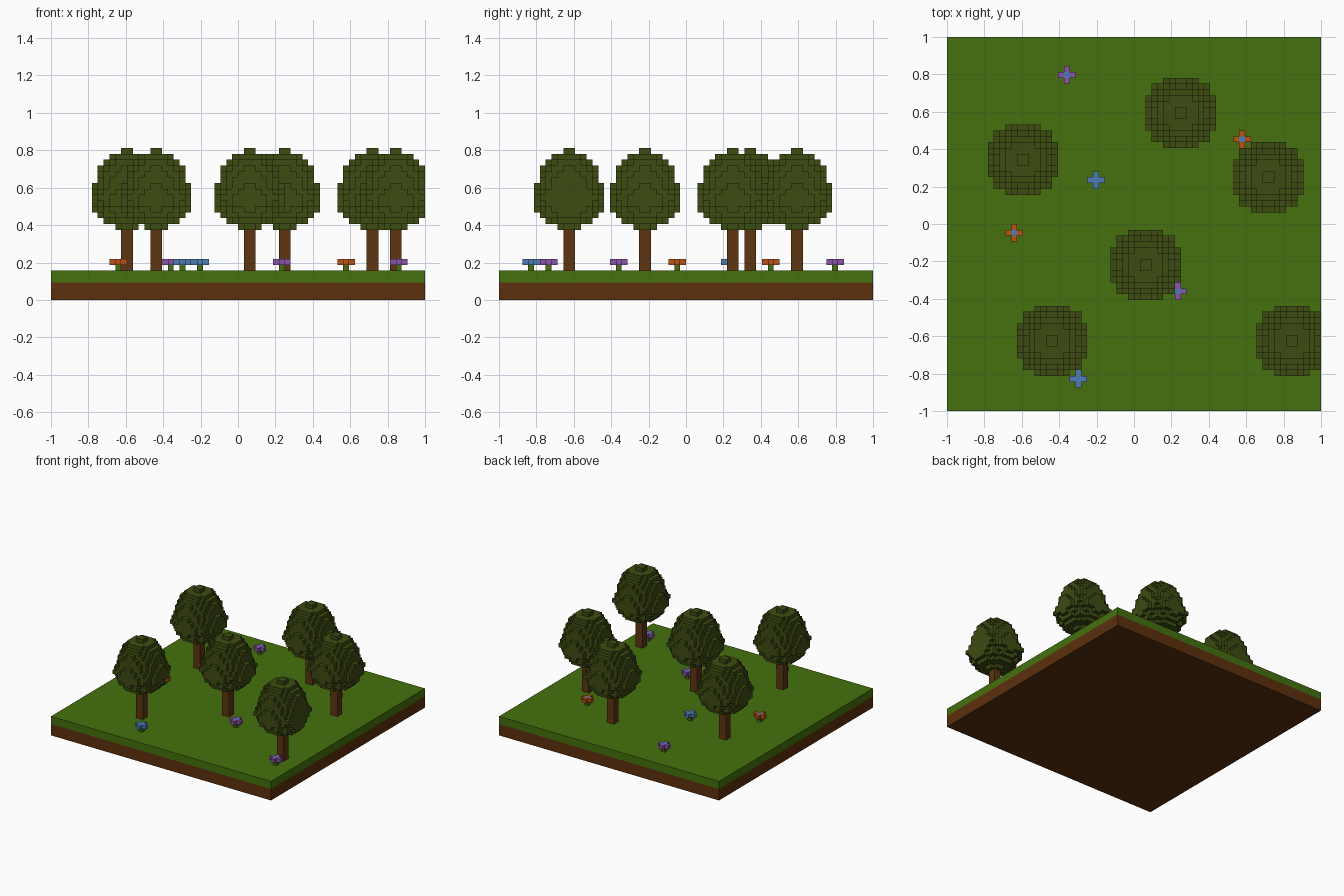
import bpy, bmesh
from mathutils import Vector

U = 1 / 32  # size of one block

cube = bpy.data.objects.get("Cube")
if cube:
    bpy.data.objects.remove(cube, do_unlink=True)


def material(name, rgb):
    lin = [(c / 255 / 12.92) if c < 11 else ((c / 255 + 0.055) / 1.055) ** 2.4 for c in rgb]
    m = bpy.data.materials.new(name)
    m.use_nodes = True
    m.diffuse_color = (*lin, 1)
    bsdf = next(n for n in m.node_tree.nodes if n.type == 'BSDF_PRINCIPLED')
    bsdf.inputs["Base Color"].default_value = (*lin, 1)
    bsdf.inputs["Roughness"].default_value = 0.9
    return m


SOIL = material("soil brown", (92, 48, 14))
GRASS = material("grass green", (69, 113, 14))
BARK = material("bark brown", (93, 53, 17))
LEAF = material("leaf green", (61, 76, 17))
ORANGE = material("orange petal", (186, 84, 20))
PURPLE = material("purple petal", (140, 84, 172))
BLUE = material("blue petal", (78, 124, 182))


def add_object(name, bm, mat):
    mesh = bpy.data.meshes.new(name)
    bm.to_mesh(mesh)
    bm.free()
    mesh.materials.append(mat)
    ob = bpy.data.objects.new(name, mesh)
    bpy.context.collection.objects.link(ob)
    return ob


def box(name, lo, hi, mat):
    """Box between two corners given in blocks."""
    bm = bmesh.new()
    bmesh.ops.create_cube(bm, size=1)
    for v in bm.verts:
        v.co = Vector([(a + b) / 2 + c * (b - a) for a, b, c in zip(lo, hi, v.co)]) * U
    return add_object(name, bm, mat)


def blocks(name, cells, mat):
    """Shell around a set of unit blocks, made of the exposed faces only."""
    bm = bmesh.new()
    verts = {}

    def vert(p):
        if p not in verts:
            verts[p] = bm.verts.new(Vector(p) * U)
        return verts[p]

    for cell in cells:
        for axis in range(3):
            for side in (0, 1):
                near = list(cell)
                near[axis] += 2 * side - 1
                if tuple(near) in cells:
                    continue
                ring = []
                for a, b in ((0, 0), (1, 0), (1, 1), (0, 1)):
                    p = list(cell)
                    p[axis] += side
                    p[(axis + 1) % 3] += a
                    p[(axis + 2) % 3] += b
                    ring.append(vert(tuple(p)))
                bm.faces.new(ring if side else ring[::-1])
    return add_object(name, bm, mat)


# Ground slab
box("soil", (-32, -32, 0), (32, 32, 3), SOIL)
box("grass", (-32, -32, 3), (32, 32, 5), GRASS)

# Trees: crown radius of each block layer, from the bottom up
CROWN = [2.0, 3.9, 5.0, 5.6, 6.1, 6.4, 5.95, 5.6, 5.45, 5.1, 4.6, 3.9, 2.95, 1.0]
TREES = [(-19, 11), (8, 19), (23, 8), (2, -7), (-14, -20), (27, -20)]
for i, (tx, ty) in enumerate(TREES, 1):
    box(f"trunk_{i}", (tx - 1, ty - 1, 5), (tx + 1, ty + 1, 12), BARK)
    cells = {(tx + x, ty + y, 12 + k)
             for k, r in enumerate(CROWN)
             for x in range(-7, 7) for y in range(-7, 7)
             if (x + .5) ** 2 + (y + .5) ** 2 <= r * r
             and tx + x < 32}  # crowns stop at the edge of the ground
    blocks(f"crown_{i}", cells, LEAF)

# Flowers: stem, four petals and a blue centre
FLOWERS = [(-12, 25, PURPLE), (-7, 7, BLUE), (18, 14, ORANGE), (-21, -2, ORANGE),
           (7, -12, PURPLE), (-10, -27, BLUE), (27, -24, PURPLE)]
for i, (fx, fy, mat) in enumerate(FLOWERS, 1):
    box(f"flower_stem_{i}", (fx, fy, 5), (fx + 1, fy + 1, 6), GRASS)
    box(f"flower_centre_{i}", (fx, fy, 6), (fx + 1, fy + 1, 7), BLUE)
    petals = {(fx + dx, fy + dy, 6) for dx, dy in ((1, 0), (-1, 0), (0, 1), (0, -1))}
    blocks(f"flower_petals_{i}", petals, mat)
